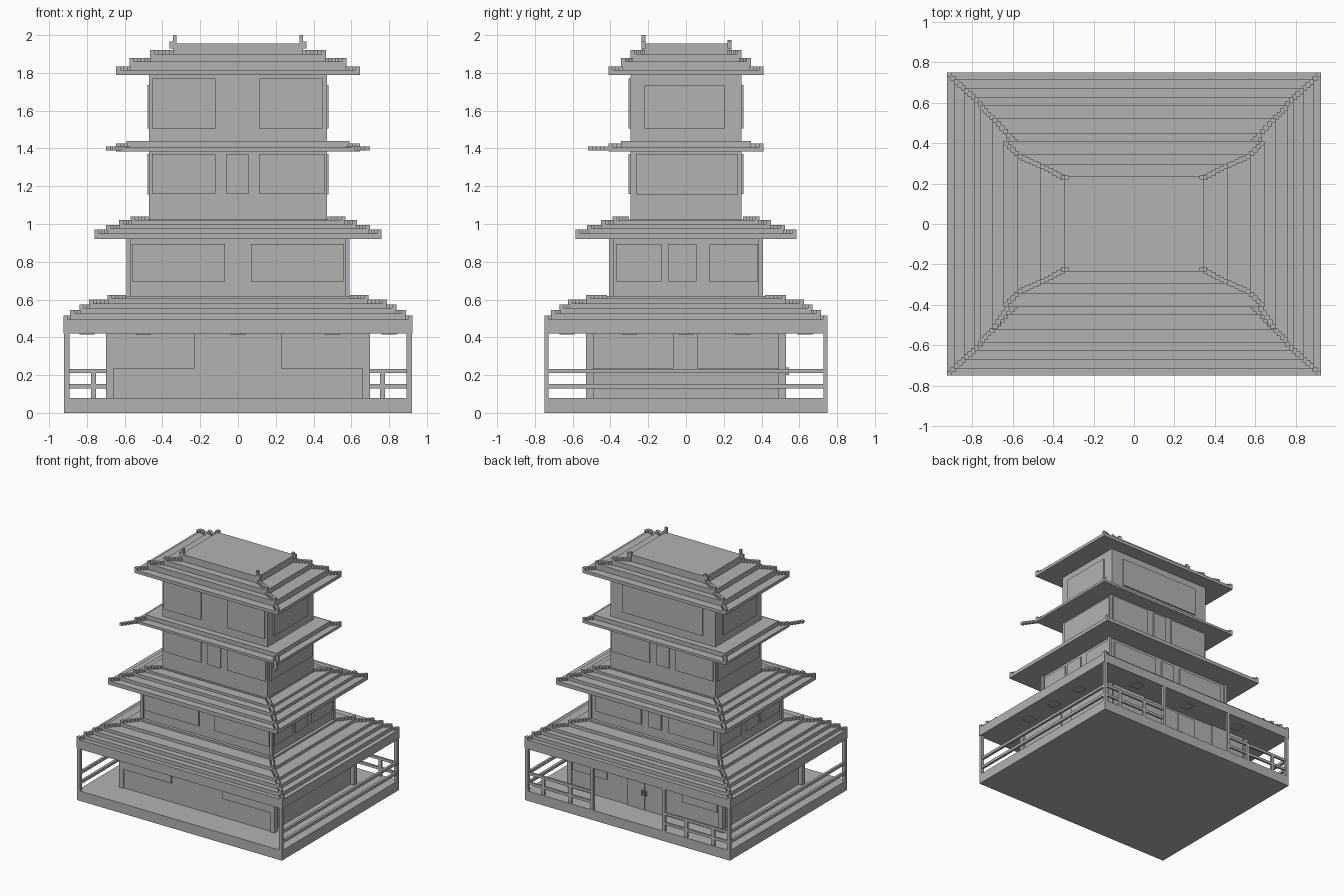
import bpy, bmesh
from mathutils import Matrix, Vector

if "Cube" in bpy.data.objects:
    bpy.data.objects.remove(bpy.data.objects["Cube"], do_unlink=True)

GREY = (0.45, 0.45, 0.45, 1)
stone = bpy.data.materials.new("plain_grey")
stone.use_nodes = True
stone.diffuse_color = GREY
stone.node_tree.nodes["Principled BSDF"].inputs["Base Color"].default_value = GREY


def boxes(name, items):
    """One object from (x0, x1, y0, y1, z0, z1) boxes."""
    bm = bmesh.new()
    for x0, x1, y0, y1, z0, z1 in items:
        size = Matrix.Diagonal((abs(x1 - x0), abs(y1 - y0), z1 - z0, 1))
        mid = Vector((x0 + x1, y0 + y1, z0 + z1)) / 2
        bmesh.ops.create_cube(bm, size=1, matrix=Matrix.Translation(mid) @ size)
    mesh = bpy.data.meshes.new(name)
    bm.to_mesh(mesh)
    bm.free()
    mesh.materials.append(stone)
    obj = bpy.data.objects.new(name, mesh)
    bpy.context.collection.objects.link(obj)
    return obj


def block(hx, hy, z0, z1):
    return (-hx, hx, -hy, hy, z0, z1)


def mirrored(box):
    """The box and its copy across x = 0."""
    x0, x1, *rest = box
    return [box, (-x1, -x0, *rest)]


def panels(name, side, wall, spans, z0, z1, t=0.01):
    """Thin window plates on the front, back or both sides of a wall."""
    out = []
    for a, b in spans:
        if side == "front":
            out.append((a, b, -wall - t, -wall + t, z0, z1))
        elif side == "back":
            out.append((a, b, wall - t, wall + t, z0, z1))
        else:
            out += mirrored((wall - t, wall + t, a, b, z0, z1))
    boxes(name, out)


def roof(name, z, steps, size=0.024, tall=0.02):
    """Stepped hip roof with rows of ridge tiles along the corners."""
    slabs, tiles, low = [], [], z
    for i, (hx, hy, top) in enumerate(steps):
        slabs.append(block(hx, hy, low, top))
        low = top
        if i + 1 == len(steps):
            continue
        nx, ny, _ = steps[i + 1]
        count = max(2, round((hx - nx) / size) + 1)
        for k in range(count):
            f = k / count
            x = hx + (nx - hx) * f - size / 2
            y = hy + (ny - hy) * f - size / 2
            r = size / 2
            for s in (-1, 1):
                tiles += mirrored((x - r, x + r, s * y - r, s * y + r, top, top + tall))
    boxes(name, slabs)
    boxes(name + "_ridge_tiles", tiles)


# Ground floor: plinth, walls and corner pilasters
boxes("plinth", [block(0.92, 0.75, 0, 0.08)])
boxes("ground_walls", [block(0.67, 0.52, 0.08, 0.43)])
pilasters = []
for s in (-1, 1):
    pilasters += mirrored((0.66, 0.70, s * 0.49, s * 0.53, 0.08, 0.43))
boxes("ground_pilasters", pilasters)
wide = [(-0.66, -0.23), (0.23, 0.66)]
panels("ground_front_windows", "front", 0.52, wide, 0.235, 0.42)
panels("ground_back_windows", "back", 0.52, [(-0.65, -0.34), (0.34, 0.65)], 0.235, 0.42)
panels("ground_side_windows", "side", 0.67, [(-0.49, -0.065), (0.06, 0.49)], 0.235, 0.42)
panels("back_doors", "back", 0.52, [(-0.16, -0.002), (0.002, 0.16)], 0.08, 0.40)
boxes("door_handles", mirrored((0.012, 0.022, 0.53, 0.545, 0.20, 0.24)))

# Veranda posts, railings and ceiling lamps
posts = []
for s in (-1, 1):
    posts += mirrored((0.893, 0.92, s * 0.75, s * 0.728, 0.08, 0.43))
posts += mirrored((0.31, 0.335, 0.728, 0.75, 0.08, 0.43))
boxes("veranda_posts", posts)
rails = []
for z in (0.13, 0.21):
    rails += mirrored((0.895, 0.915, -0.74, 0.74, z, z + 0.022))
    rails += mirrored((0.32, 0.91, 0.73, 0.745, z, z + 0.022))
for x in (0.52, 0.765):
    rails += mirrored((x - 0.013, x + 0.013, 0.73, 0.745, 0.08, 0.22))
boxes("veranda_railings", rails)
lamps = []
for s in (-1, 1):
    for x in (0, 0.5):
        lamps += mirrored((x - 0.04, x + 0.04, s * 0.63 - 0.04, s * 0.63 + 0.04, 0.414, 0.422))
for y in (-0.3, 0, 0.3):
    lamps += mirrored((0.76, 0.84, y - 0.04, y + 0.04, 0.414, 0.422))
boxes("ceiling_lamps", lamps)

# First roof
roof("first_roof", 0.42, [(0.925, 0.75, 0.495), (0.89, 0.715, 0.525), (0.84, 0.67, 0.555),
                          (0.79, 0.625, 0.58), (0.69, 0.53, 0.605), (0.60, 0.42, 0.62)])

# Second floor
boxes("second_walls", [block(0.575, 0.395, 0.60, 0.93)])
pilasters = []
for s in (-1, 1):
    pilasters += mirrored((0.567, 0.59, s * 0.385, s * 0.408, 0.61, 0.92))
boxes("second_pilasters", pilasters)
panels("second_front_windows", "front", 0.395, [(-0.56, -0.07), (0.07, 0.56)], 0.695, 0.895)
trio = [(-0.53, -0.12), (-0.06, 0.06), (0.12, 0.53)]
panels("second_back_windows", "back", 0.395, trio, 0.695, 0.895)
panels("second_side_windows", "side", 0.575,
       [(-0.37, -0.13), (-0.095, 0.055), (0.125, 0.38)], 0.695, 0.895)

# Second roof
roof("second_roof", 0.92, [(0.76, 0.585, 0.95), (0.70, 0.525, 0.975),
                           (0.63, 0.45, 1.0), (0.57, 0.39, 1.02), (0.48, 0.31, 1.025)])

# Third floor
boxes("third_walls", [block(0.47, 0.295, 1.01, 1.39)])
trio = [(-0.455, -0.12), (-0.06, 0.055), (0.115, 0.46)]
panels("third_front_windows", "front", 0.295, trio, 1.16, 1.37)
panels("third_back_windows", "back", 0.295, trio, 1.16, 1.37)
panels("third_side_windows", "side", 0.47, [(-0.265, 0.275)], 1.155, 1.37)

# Third roof with long tiled horns on the front corners
roof("third_roof", 1.385, [(0.645, 0.41, 1.405), (0.59, 0.345, 1.44)])
horns = []
for k in range(8):
    x, y = 0.70 - 0.015 * k, -0.52 + 0.022 * k
    horns += mirrored((x - 0.024, x, y, y + 0.026, 1.39, 1.41))
boxes("third_roof_horns", horns)

# Fourth floor
boxes("fourth_walls", [block(0.47, 0.295, 1.43, 1.80)])
panels("fourth_front_windows", "front", 0.295, [(-0.455, -0.12), (0.115, 0.45)], 1.505, 1.77)
panels("fourth_back_window", "back", 0.295, [(-0.36, 0.36)], 1.505, 1.735)
panels("fourth_side_windows", "side", 0.47, [(-0.22, 0.205)], 1.505, 1.735)

# Top roof and its corner finials
roof("top_roof", 1.79, [(0.645, 0.41, 1.815), (0.575, 0.345, 1.86),
                        (0.465, 0.295, 1.90), (0.345, 0.235, 1.955)])
finials = []
for y, top in ((-0.225, 2.0), (0.23, 1.975)):
    finials += mirrored((0.325, 0.345, y - 0.01, y + 0.01, 1.90, top))
    finials += mirrored((0.345, 0.362, y - 0.01, y + 0.01, 1.93, 1.965))
boxes("roof_finials", finials)
